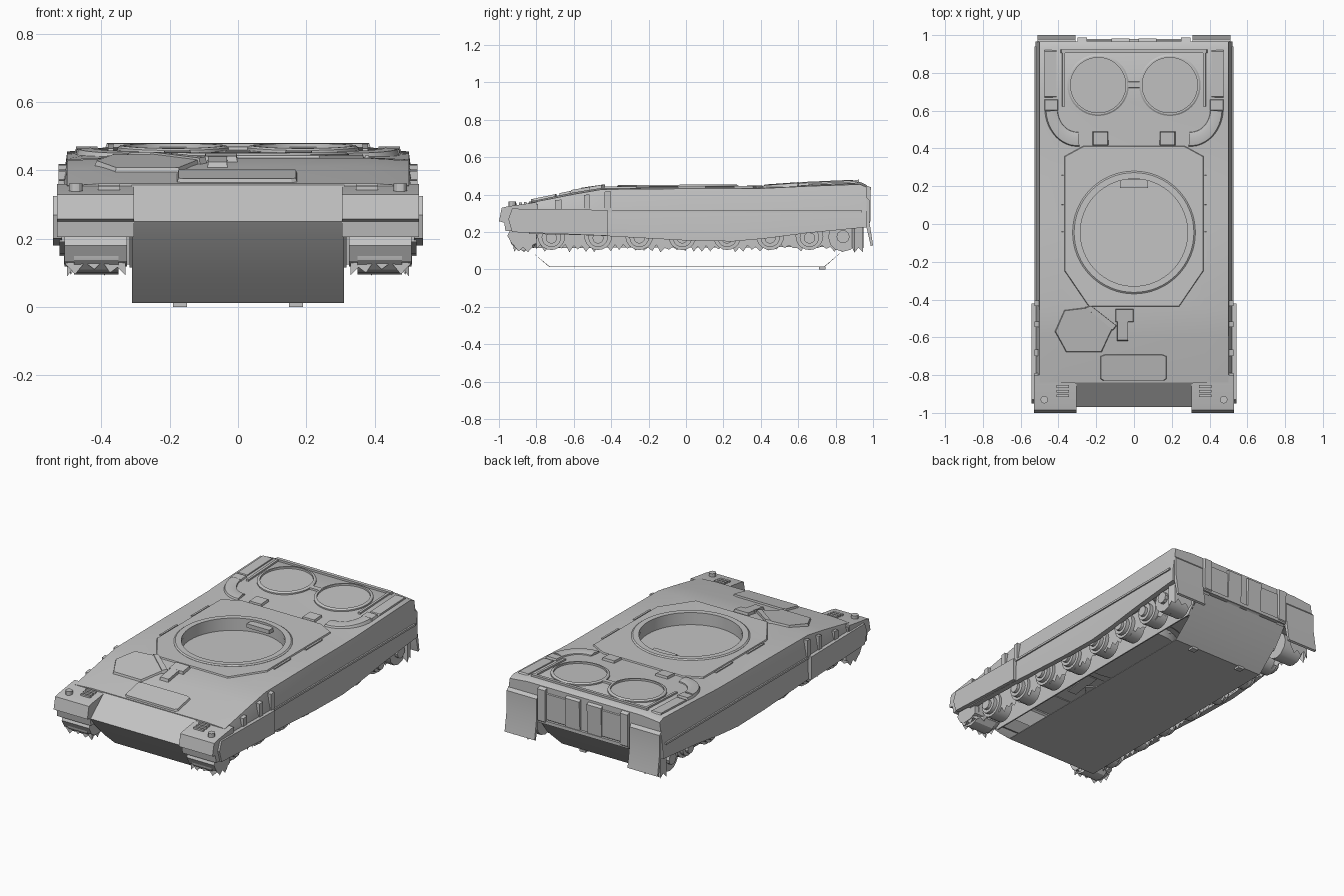
import bpy, bmesh, math, random
from mathutils import Vector

if "Cube" in bpy.data.objects:
    bpy.data.objects.remove(bpy.data.objects["Cube"])

random.seed(4)
grey = bpy.data.materials.new("matte_grey")
grey.diffuse_color = (0.55, 0.55, 0.55, 1)
grey.use_nodes = True
grey.node_tree.nodes["Principled BSDF"].inputs["Base Color"].default_value = grey.diffuse_color

# y, roof z, roof edge z, ridge z, skirt bottom z
STATIONS = [(-0.84, .362, .355, .32, .19), (-0.6, .412, .402, .32, .185),
            (-0.45, .436, .428, .317, .18), (0.0, .438, .432, .312, .155),
            (0.25, .438, .432, .31, .15), (0.42, .44, .434, .31, .165),
            (0.65, .456, .445, .31, .195), (0.93, .468, .455, .305, .222),
            (0.965, .452, .44, .30, .225)]


def deck(y):
    for a, b in zip(STATIONS, STATIONS[1:]):
        if y <= b[0]:
            t = (y - a[0]) / (b[0] - a[0])
            return a[1] + t * (b[1] - a[1])
    return STATIONS[-1][1]


def finish(name, bm, mirror=False, solid=True):
    if solid:
        bmesh.ops.recalc_face_normals(bm, faces=bm.faces)
    me = bpy.data.meshes.new(name)
    bm.to_mesh(me)
    bm.free()
    me.materials.append(grey)
    ob = bpy.data.objects.new(name, me)
    bpy.context.collection.objects.link(ob)
    if mirror:
        ob.modifiers.new("mirror", 'MIRROR').use_mirror_merge = False
    return ob


def loft(name, rings, mirror=False, capped=True):
    bm = bmesh.new()
    vs = [[bm.verts.new(p) for p in r] for r in rings]
    n = len(rings[0])
    for a, b in zip(vs, vs[1:]):
        for i in range(n):
            bm.faces.new((a[i], a[(i + 1) % n], b[(i + 1) % n], b[i]))
    if capped:
        bm.faces.new(vs[0])
        bm.faces.new(vs[-1])
    return finish(name, bm, mirror)


def side_prism(name, prof, x0, x1, mirror=False):
    return loft(name, [[(x, y, z) for y, z in prof] for x in (x0, x1)], mirror)


def box(name, x0, x1, y0, y1, z0, z1, mirror=False):
    return side_prism(name, [(y0, z0), (y1, z0), (y1, z1), (y0, z1)], x0, x1, mirror)


# plate that follows the slope of the deck
def plate(name, pts, h, mirror=False, inset=0.006):
    c = sum((Vector(p) for p in pts), Vector((0, 0))) / len(pts)
    top = [Vector(p) + (c - Vector(p)).normalized() * inset for p in pts]
    low = [(x, y, deck(y) - 0.006) for x, y in pts]
    high = [(p.x, p.y, deck(p.y) + h) for p in top]
    return loft(name, [low, high], mirror)


def rect(x0, x1, y0, y1):
    return [(x0, y0), (x1, y0), (x1, y1), (x0, y1)]


# raised ring lying on the deck, given by an inner and outer radius
def deck_ring(name, cx, cy, r0, r1, h, mirror=False, n=48, drop=0.02):
    prof = [(r0, -drop), (r1, -drop), (r1, h * .6), (r1 - .008, h), (r0, h)]
    bm = bmesh.new()
    rows = []
    for i in range(n):
        a = 2 * math.pi * i / n
        row = []
        for r, z in prof:
            y = cy + r * math.sin(a)
            row.append(bm.verts.new((cx + r * math.cos(a), y, deck(y) + z)))
        rows.append(row)
    for i in range(n):
        a, b = rows[i], rows[(i + 1) % n]
        for j in range(1, 5):
            bm.faces.new((a[j], a[(j + 1) % 5], b[(j + 1) % 5], b[j]))
    return finish(name, bm, mirror)


def disc(cx, cy, r, n=40):
    return [(cx + r * math.cos(2 * math.pi * i / n), cy + r * math.sin(2 * math.pi * i / n)) for i in range(n)]


def axle_cyl(name, y, z, r, x0, x1, n=20):
    return side_prism(name, disc(y, z, r, n), x0, x1, True)


# upper hull
rings = []
for y, zt, ze, zr, zs in STATIONS:
    half = [(0, zt), (.38, zt), (.50, ze), (.52, zr), (.522, zs), (.49, zs), (.49, .235), (.31, .235), (0, .235)]
    ring = half + [(-x, z) for x, z in half[-2:0:-1]]
    rings.append([(x, y, z) for x, z in ring])
hull = loft("upper_hull", rings)

# raised roof plate around the turret opening
roof = plate("roof_plate", [(-.24, -.44), (.24, -.44), (.37, -.25), (.37, .36), (.27, .415),
                            (-.27, .415), (-.37, .36), (-.37, -.25)], .008)

# turret opening
cutter = loft("turret_cutter", [[(x, y, z) for x, y in disc(0, -.045, .286, 64)] for z in (.378, .6)])
cutter.hide_render = True
for ob in (hull, roof):
    m = ob.modifiers.new("opening", 'BOOLEAN')
    m.object, m.operation, m.solver = cutter, 'DIFFERENCE', 'EXACT'
bpy.context.view_layer.update()
dg = bpy.context.evaluated_depsgraph_get()
cut = [(ob, bpy.data.meshes.new_from_object(ob.evaluated_get(dg))) for ob in (hull, roof)]
for ob, me in cut:
    ob.modifiers.clear()
    ob.data = me
bpy.data.objects.remove(cutter)
# open the hull floor above the tub
bm = bmesh.new()
bm.from_mesh(hull.data)
floor = [f for f in bm.faces if f.calc_center_median().z < .24 and abs(f.calc_center_median().x) < .31
         and abs(f.normal.z) > .9]
bmesh.ops.delete(bm, geom=floor, context='FACES')
bm.to_mesh(hull.data)
bm.free()
deck_ring("turret_ring", 0, -.045, .284, .325, .015, n=64, drop=.01)
box("ring_lock", -.075, .075, .19, .235, .418, .442)

# nose and lower tub
side_prism("nose", [(-.97, .25), (-.835, .362), (-.83, .35), (-.955, .245)], -.312, .312)
bm = bmesh.new()
path = [(-.97, .25), (-.93, .2), (-.82, .09), (-.73, .012), (.74, .012), (.85, .11), (.955, .235)]
cols = [[bm.verts.new((x, y, z)) for y, z in path] for x in (-.31, .31)]
for i in range(len(path) - 1):
    bm.faces.new((cols[0][i], cols[0][i + 1], cols[1][i + 1], cols[1][i]))
finish("belly_plate", bm, solid=False)
side_prism("tub_side", [(-.95, .24), (-.83, .115), (.86, .12), (.95, .24)], .31, .318, True)
side_prism("belly_lip", [(-.82, .09), (-.73, .012), (.74, .012), (.85, .11), (.74, .017), (-.73, .017)], .306, .31, True)
box("belly_cover", .15, .19, .71, .745, 0, .014, True)

# front fenders with lamps and vents
side_prism("front_fender", [(-.8, .36), (-.85, .352), (-.95, .338), (-.985, .33), (-1, .258),
                            (-.972, .25), (-.965, .205), (-.8, .205)], .305, .53, True)
loft("fender_lamp", [[(x, y, z) for x, y in disc(.475, -.93, .02, 12)] for z in (.33, .362)], True)
for y, z in ((-.91, .353), (-.885, .357), (-.86, .361)):
    box("fender_vent", .345, .41, y - .007, y + .007, .335, z, True)

# front side skirts and shoulder stowage ribs
side_prism("front_skirt", [(-.93, .2), (-.42, .18), (-.42, .318), (-.93, .325), (-.95, .27)], .515, .542, True)
for y0, y1, z in [(-.83, -.79, .345), (-.70, -.665, .37), (-.545, -.515, .398), (-.435, -.405, .415)]:
    side_prism("shoulder_rib", [(y0, .31), (y1, .31), (y1, z + .004), (y0, z)], .495, .526, True)
box("side_ridge", .515, .528, -.42, .94, .304, .316, True)

# glacis panel, driver hatch and periscope
plate("glacis_panel", [(-.18, -.82), (-.165, -.83), (.16, -.83), (.175, -.82), (.175, -.70), (.15, -.69),
                       (-.155, -.69), (-.18, -.70)], .011)
plate("driver_hatch", [(-.42, -.57), (-.37, -.455), (-.25, -.44), (-.11, -.55), (-.17, -.68), (-.36, -.68)], .012)
plate("hatch_arm", [(-.26, -.44), (-.23, -.43), (-.09, -.54), (-.11, -.565)], .018)
plate("periscope", rect(-.1, 0, -.52, -.45), .016)
plate("periscope_foot", rect(-.09, -.03, -.62, -.5), .016)

# rear engine deck with twin fans
plate("fan_cover", disc(.19, .735, .148), .002, True, 0)
deck_ring("fan_rim", .19, .735, .146, .163, .013, True, drop=.005)
plate("fan_bridge", rect(-.04, .04, .72, .755), .01)
plate("rear_rail", rect(-.39, .39, .905, .925), .012)
plate("side_rail", rect(.365, .38, .62, .91), .01, True, .003)
plate("corner_box", rect(.41, .475, .67, .92), .003, True)
plate("deck_latch", rect(.135, .22, .415, .49), .014, True)

# curved exhaust ducts on the rear deck
N = 12
rings = []
for i in range(N + 1):
    a = math.pi * 1.02 + math.pi * .5 * i / N
    row = []
    for r, h in [(.12, -.012), (.125, .006), (.155, .014), (.195, .010), (.205, -.012)]:
        x, y = .30 - r * math.cos(a) * .85, .61 + r * math.sin(a)
        row.append((x, y, deck(y) + h))
    rings.append(row)
loft("exhaust_duct", rings, True)
plate("duct_end", rect(.4, .475, .6, .66), .008, True)
for y in (-.2, .1):
    plate("deck_handle", rect(.372, .384, y, y + .16), .006, True, .002)

# rear wall panels and mud flaps
side_prism("rear_panel", [(.96, .44), (.983, .43), (.975, .24), (.96, .23)], .025, .12, True)
side_prism("rear_inset", [(.96, .42), (.972, .415), (.97, .26), (.96, .25)], .12, .25, True)
side_prism("rear_post", [(.96, .45), (.988, .44), (.985, .25), (.96, .225)], .25, .30, True)
box("rear_sill", -.3, .3, .955, .98, .235, .255)
side_prism("rear_flap", [(.962, .39), (.98, .37), (.98, .26), (1, .13), (.988, .125), (.964, .23)], .31, .51, True)

# remains of the running gear
for y in (-.72, -.47, -.25, -.02, .22, .45, .66):
    axle_cyl("road_wheel", y, .178, .074, .36, .455)
    axle_cyl("wheel_rim", y, .172, .052, .455, .478)
    axle_cyl("wheel_hub", y, .168, .03, .478, .495, 12)
for y, r in ((-.87, .075), (.84, .08)):
    axle_cyl("sprocket", y, .175, r, .35, .48, 12)
    axle_cyl("sprocket_hub", y, .175, .035, .48, .5, 10)
side_prism("front_track", [(-.94, .21), (-.955, .18), (-.93, .135), (-.9, .118), (-.84, .12), (-.8, .14), (-.8, .21)],
           .325, .508, True)

# torn edge of the track
bm = bmesh.new()
path = [(.33, -.84), (.33, -.92), (.42, -.925), (.505, -.92), (.505, -.82), (.44, -.80), (.43, .86),
        (.5, .90), (.49, .945), (.34, .95)]
pts = []
for a, b in zip(path, path[1:]):
    a, b = Vector(a), Vector(b)
    k = max(2, int((b - a).length / .022))
    pts += [a.lerp(b, i / k) for i in range(k)]
rows = []
for i, p in enumerate(pts):
    z = random.uniform(.09, .115) if i % 2 else random.uniform(.115, .135)
    rows.append((bm.verts.new((p.x, p.y, .16 if p.y < -.8 else .235)), bm.verts.new((p.x, p.y, z))))
for a, b in zip(rows, rows[1:]):
    bm.faces.new((a[0], a[1], b[1], b[0]))
finish("torn_track", bm, True, False)

# smooth curved surfaces, keep edges sharp
for ob in bpy.context.collection.objects:
    ob.select_set(True)
    bpy.context.view_layer.objects.active = ob
bpy.ops.object.shade_smooth_by_angle(angle=math.radians(30))
